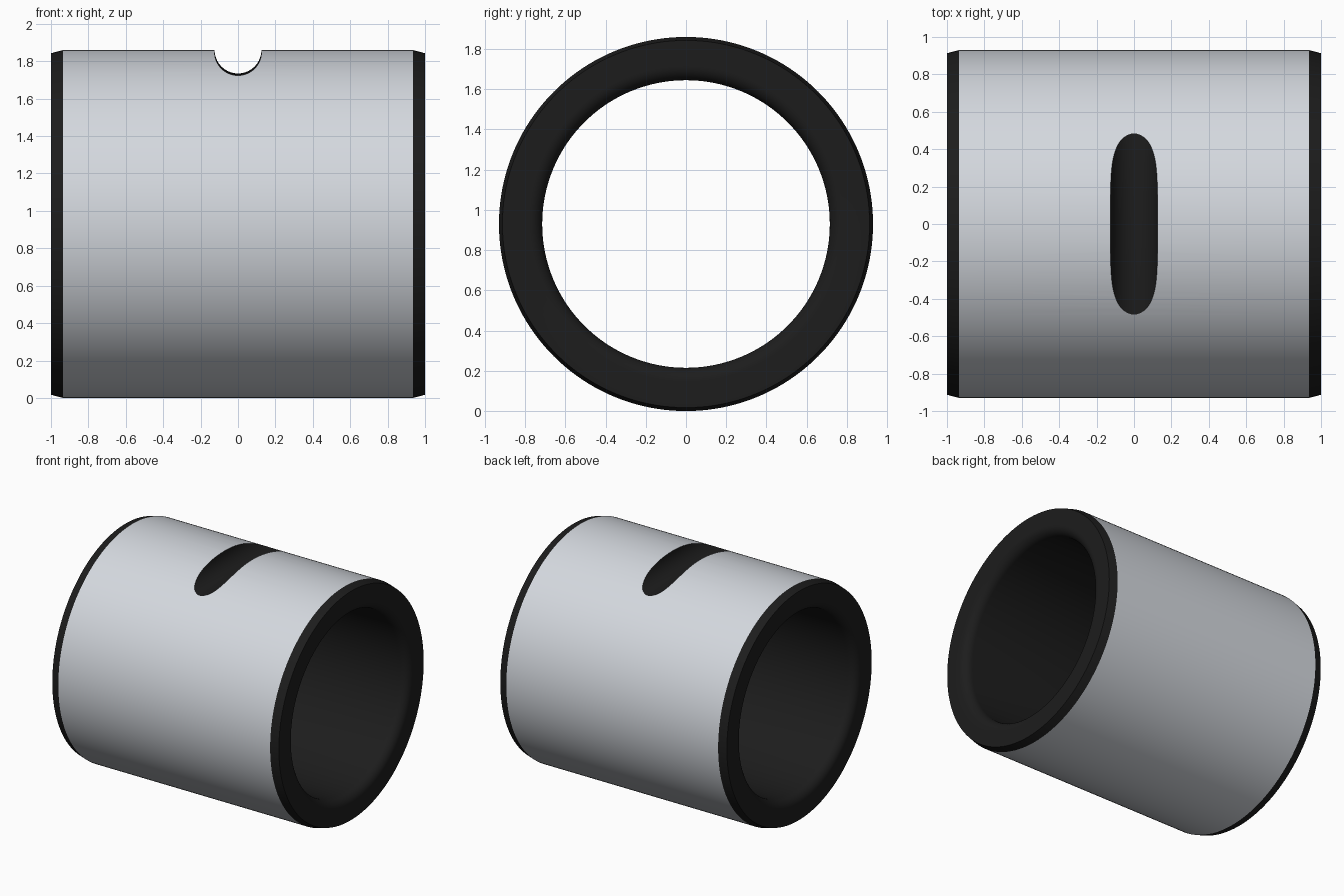
import bpy, bmesh
from math import sin, cos, pi, radians
from mathutils import Vector

if "Cube" in bpy.data.objects:
    bpy.data.objects.remove(bpy.data.objects["Cube"])

SEG, R_OUT, R_IN = 160, 0.93, 0.715
CH_LEN, CH_RAD, FILLET = 0.065, 0.017, 0.07


def revolve(name, rings, closed):
    # skin a list of vertex-coordinate loops into a mesh object
    bm = bmesh.new()
    loops = [[bm.verts.new(p) for p in ring] for ring in rings]
    n = len(loops[0])
    pairs = list(zip(loops, loops[1:]))
    if closed:
        pairs.append((loops[-1], loops[0]))
    else:
        bm.faces.new(loops[0])
        bm.faces.new(loops[-1])
    for a, b in pairs:
        for i in range(n):
            j = (i + 1) % n
            bm.faces.new((a[i], a[j], b[j], b[i]))
    bmesh.ops.recalc_face_normals(bm, faces=bm.faces)
    mesh = bpy.data.meshes.new(name)
    bm.to_mesh(mesh)
    bm.free()
    ob = bpy.data.objects.new(name, mesh)
    bpy.context.collection.objects.link(ob)
    return ob


def circle(axis_pos, r, count):
    return [(axis_pos, r * cos(2 * pi * s / count), r * sin(2 * pi * s / count))
            for s in range(count)]


def end_profile(side):
    # one end from outer wall to bore: shallow chamfer, flat face, rounded bore lip
    pts = [(side * (1 - CH_LEN), R_OUT), (side, R_OUT - CH_RAD)]
    for i in range(9):
        a = pi / 2 * i / 8
        pts.append((side * (1 - FILLET + FILLET * cos(a)), R_IN + FILLET * (1 - sin(a))))
    return pts


def material(name, rgb):
    m = bpy.data.materials.new(name)
    m.diffuse_color = (*rgb, 1)
    m.use_nodes = True
    m.node_tree.nodes["Principled BSDF"].inputs["Base Color"].default_value = m.diffuse_color
    return m


# sleeve: closed wall section revolved about the x axis
profile = end_profile(1) + end_profile(-1)[::-1]
sleeve = revolve("bushing_sleeve", [circle(x, r, SEG) for x, r in profile], True)
sleeve.location.z = R_OUT

# round-bottomed groove across the top, slightly waisted in the middle
stations = [-0.8 + 0.1 * i for i in range(17)]
cutter = revolve("groove_cutter",
                 [circle(y, 0.125 + 0.047 * y * y, 64) for y in stations], False)
cutter.location.z = 1.86
cutter.rotation_euler.z = pi / 2
cutter.hide_render = True

bpy.context.view_layer.update()
sleeve.select_set(True)
bpy.context.view_layer.objects.active = sleeve
cut = sleeve.modifiers.new("groove", 'BOOLEAN')
cut.operation, cut.solver, cut.object = 'DIFFERENCE', 'EXACT', cutter
bpy.ops.object.modifier_apply(modifier=cut.name)
bpy.data.objects.remove(cutter)

# pale steel on the outer wall, near-black on chamfers, ends, bore and groove
sleeve.data.materials.clear()
sleeve.data.materials.append(material("dark", (0.012, 0.012, 0.012)))
sleeve.data.materials.append(material("steel", (0.66, 0.69, 0.735)))
for p in sleeve.data.polygons:
    radial = Vector((0, p.center.y, p.center.z))
    outer = radial.length > 0.92 and p.normal.dot(radial.normalized()) > 0.98
    p.material_index = int(outer)
bpy.ops.object.shade_smooth_by_angle(angle=radians(13))
